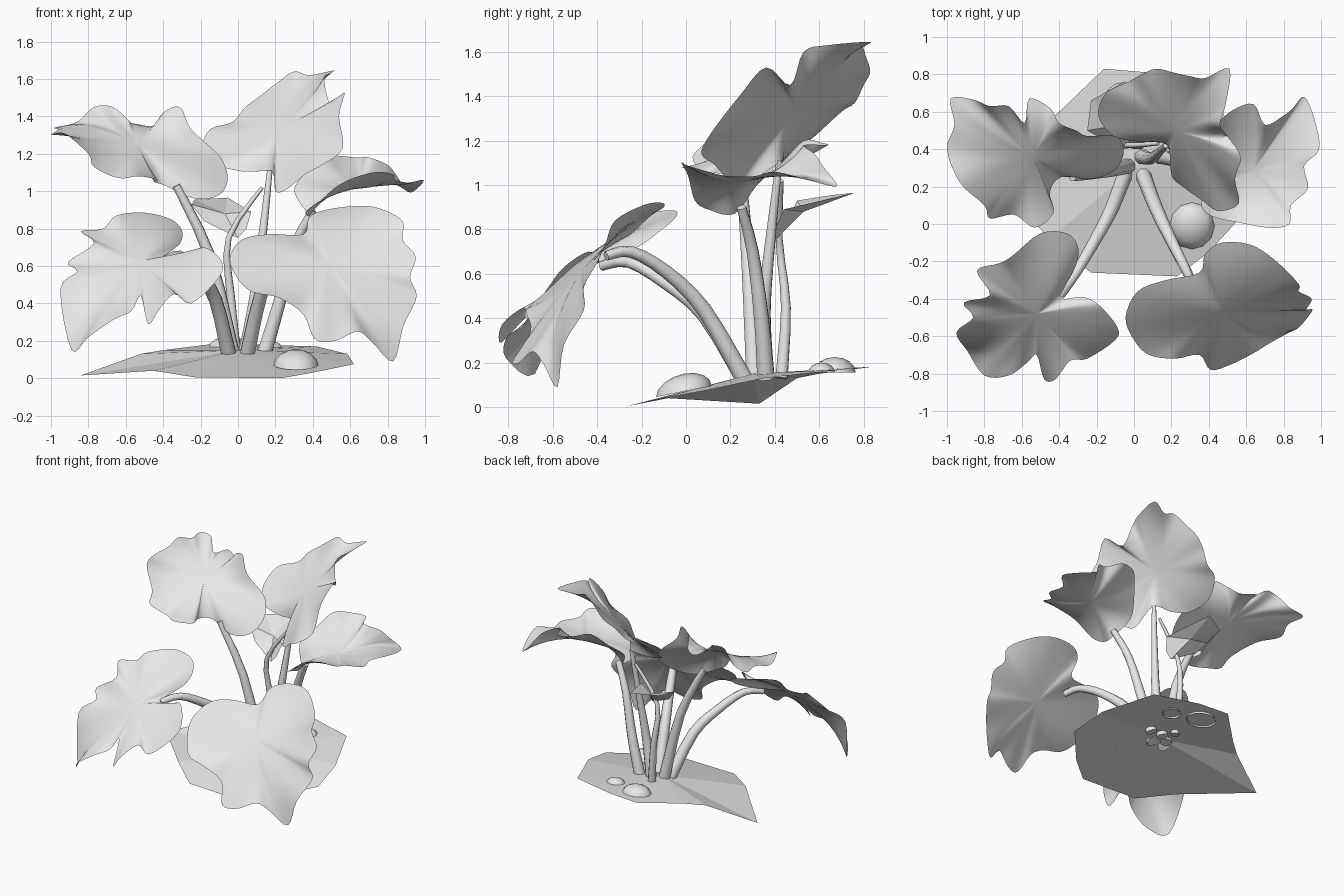
import bpy, bmesh, math
from mathutils import Vector

grey = bpy.data.materials.new("pale_grey")
grey.diffuse_color = (0.8, 0.8, 0.8, 1)


def finish(name, bm, angle=None):
    me = bpy.data.meshes.new(name)
    bm.to_mesh(me)
    bm.free()
    me.materials.append(grey)
    ob = bpy.data.objects.new(name, me)
    bpy.context.collection.objects.link(ob)
    if angle:
        bpy.ops.object.select_all(action='DESELECT')
        ob.select_set(True)
        bpy.context.view_layer.objects.active = ob
        bpy.ops.object.shade_smooth_by_angle(angle=math.radians(angle))
    return ob


def spline(pts, steps, closed):
    """Rounded path through the points."""
    n, out = len(pts), []
    get = (lambda i: pts[i % n]) if closed else (lambda i: pts[max(0, min(n - 1, i))])
    for i in range(n if closed else n - 1):
        a, b, c, d = (get(i + k) for k in (-1, 0, 1, 2))
        for s in range(steps):
            t = s / steps
            out.append(0.5 * (2 * b + (c - a) * t + (2 * a - 5 * b + 4 * c - d) * t * t
                              + (3 * b - a - 3 * c + d) * t ** 3))
    return out if closed else out + [pts[-1]]


def leaf(name, centre, outline, rings=8, steps=4):
    """Thin blade: broad bends reach the centre, small ruffles stay near the rim."""
    c = Vector(centre)
    rim = spline([Vector(p) for p in outline], steps, True)
    m = len(rim)
    n = Vector()
    for i, p in enumerate(rim):
        n += (p - c).cross(rim[(i + 1) % m] - c)
    n.normalize()
    flip = n.z < 0
    high = [(p - c).dot(n) for p in rim]
    w = m // 8
    broad = [sum(high[(i + k) % m] for k in range(-w, w + 1)) / (2 * w + 1) for i in range(m)]
    bm = bmesh.new()
    mid = bm.verts.new(c)
    prev = None
    for r in range(1, rings + 1):
        t = r / rings
        row = []
        for p, h, b in zip(rim, high, broad):
            flat = p - c - n * h
            row.append(bm.verts.new(c + flat * t + n * (b * t ** 1.6 + (h - b) * t ** 3.2)))
        for i in range(m):
            j = (i + 1) % m
            f = [prev[i], row[i], row[j], prev[j]] if prev else [mid, row[i], row[j]]
            bm.faces.new(f[::-1] if flip else f)
        prev = row
    finish(name, bm, 60)


def stem(name, pts, r0=0.042, r1=0.022, sides=8):
    """Tapered round stalk along a path."""
    path = spline([Vector(p) for p in pts], 3, False)
    bm, rows = bmesh.new(), []
    for i, p in enumerate(path):
        t = (path[min(i + 1, len(path) - 1)] - path[max(i - 1, 0)]).normalized()
        u = t.cross(Vector((0.9, -0.43, 0))).normalized()
        v = t.cross(u)
        r = r0 + (r1 - r0) * i / (len(path) - 1)
        rows.append([bm.verts.new(p + r * (u * math.cos(a) + v * math.sin(a)))
                     for a in (2 * math.pi * k / sides for k in range(sides))])
    for a, b in zip(rows, rows[1:]):
        for k in range(sides):
            m = (k + 1) % sides
            bm.faces.new((a[k], a[m], b[m], b[k]))
    bm.faces.new(rows[0][::-1])
    bm.faces.new(rows[-1])
    finish(name, bm, 50)


def fan(name, centre, outline):
    """Flat-faced sheet around a centre point."""
    bm = bmesh.new()
    c = bm.verts.new(centre)
    vs = [bm.verts.new(p) for p in outline]
    for i in range(len(vs)):
        bm.faces.new((c, vs[i], vs[(i + 1) % len(vs)]))
    finish(name, bm)


def stone(name, loc, size, slope):
    """Open half dome leaning with the ground."""
    bm = bmesh.new()
    bmesh.ops.create_uvsphere(bm, u_segments=12, v_segments=8, radius=1)
    bmesh.ops.delete(bm, geom=[v for v in bm.verts if v.co.z < -0.01], context='VERTS')
    for v in bm.verts:
        v.co = Vector(a * b + o for a, b, o in zip(v.co, size, loc))
        v.co.z += slope * (v.co.y - loc[1])
    finish(name, bm, 50)


# Ground patch
fan("soil_patch", (0, 0.3, 0.15), [
    (-0.84, 0.33, 0.015), (-0.45, -0.08, 0.04), (-0.23, -0.26, 0.005), (0.23, -0.28, 0),
    (0.40, -0.15, 0.03), (0.62, 0.09, 0.075), (0.585, 0.35, 0.13), (0.42, 0.72, 0.17),
    (0.08, 0.81, 0.18), (-0.16, 0.83, 0.18), (-0.40, 0.60, 0.15), (-0.52, 0.50, 0.13)])

# Stones
stone("front_stone", (0.31, -0.01, 0.07), (0.12, 0.125, 0.08), 0.2)
stone("back_stone", (-0.05, 0.67, 0.155), (0.11, 0.095, 0.07), 0.0)
stone("small_stone", (0.17, 0.61, 0.155), (0.07, 0.06, 0.045), 0.03)

# Stalks
stem("front_left_stem", [(-0.05, 0.26, 0.13), (-0.12, 0.08, 0.42), (-0.21, -0.09, 0.56),
                         (-0.31, -0.26, 0.655), (-0.39, -0.38, 0.635)])
stem("front_right_stem", [(0.05, 0.26, 0.13), (0.12, 0.08, 0.44), (0.20, -0.09, 0.61),
                          (0.28, -0.25, 0.70), (0.335, -0.36, 0.68)])
stem("back_left_stem", [(-0.03, 0.31, 0.13), (-0.15, 0.28, 0.65), (-0.33, 0.25, 1.03)])
stem("back_right_stem", [(0.04, 0.36, 0.13), (0.09, 0.35, 0.42), (0.13, 0.38, 0.75),
                         (0.17, 0.42, 1.11)], r1=0.015)
stem("right_stem", [(0.14, 0.36, 0.13), (0.22, 0.34, 0.40), (0.30, 0.30, 0.70),
                    (0.40, 0.25, 0.90)])
stem("small_stem", [(-0.01, 0.43, 0.13), (-0.04, 0.45, 0.45), (-0.05, 0.42, 0.75),
                    (0.13, 0.43, 1.02)], r0=0.03, r1=0.01)

# Large leaves
leaf("front_left_leaf", (-0.52, -0.48, 0.625), [
    (-0.39, -0.39, 0.65), (-0.31, -0.22, 0.72), (-0.30, -0.12, 0.79), (-0.36, -0.05, 0.85),
    (-0.50, -0.05, 0.885), (-0.65, -0.17, 0.87), (-0.72, -0.21, 0.80), (-0.84, -0.25, 0.785),
    (-0.77, -0.38, 0.72), (-0.91, -0.42, 0.62), (-0.86, -0.50, 0.57), (-0.95, -0.58, 0.475),
    (-0.89, -0.68, 0.15), (-0.80, -0.81, 0.22), (-0.67, -0.81, 0.31), (-0.57, -0.74, 0.36),
    (-0.52, -0.70, 0.44), (-0.48, -0.83, 0.29), (-0.42, -0.83, 0.37), (-0.34, -0.73, 0.45),
    (-0.25, -0.72, 0.40), (-0.10, -0.62, 0.54), (-0.09, -0.55, 0.63), (-0.18, -0.44, 0.70),
    (-0.27, -0.39, 0.66)])
leaf("front_right_leaf", (0.48, -0.47, 0.615), [
    (-0.045, -0.50, 0.64), (0.02, -0.36, 0.74), (0.17, -0.30, 0.77), (0.35, -0.26, 0.77),
    (0.38, -0.16, 0.86), (0.47, -0.10, 0.90), (0.62, -0.11, 0.92), (0.75, -0.19, 0.91),
    (0.88, -0.32, 0.84), (0.88, -0.36, 0.74), (0.95, -0.40, 0.65), (0.92, -0.46, 0.54),
    (0.955, -0.46, 0.435), (0.885, -0.55, 0.28), (0.83, -0.58, 0.09), (0.72, -0.64, 0.19),
    (0.64, -0.69, 0.25), (0.52, -0.75, 0.20), (0.41, -0.78, 0.21), (0.35, -0.70, 0.34),
    (0.22, -0.72, 0.43), (0.08, -0.70, 0.46), (0, -0.62, 0.53)])
leaf("back_left_leaf", (-0.54, 0.36, 1.25), [
    (-0.055, 0.39, 1.07), (-0.10, 0.47, 1.19), (-0.25, 0.47, 1.33), (-0.31, 0.50, 1.45),
    (-0.40, 0.54, 1.42), (-0.45, 0.62, 1.35), (-0.56, 0.67, 1.36), (-0.585, 0.54, 1.38),
    (-0.67, 0.63, 1.45), (-0.77, 0.63, 1.45), (-0.86, 0.665, 1.37), (-0.98, 0.67, 1.34),
    (-0.96, 0.53, 1.33), (-1.0, 0.40, 1.30), (-0.93, 0.22, 1.31), (-0.80, 0.10, 1.20),
    (-0.77, 0.03, 1.13), (-0.64, 0.05, 1.07), (-0.53, -0.02, 1.08), (-0.43, 0.06, 1.06),
    (-0.45, 0.17, 1.05), (-0.39, 0.25, 1.03), (-0.23, 0.24, 0.96), (-0.10, 0.29, 0.98)])
leaf("back_right_leaf", (0.22, 0.50, 1.33), [
    (0.18, 0.42, 1.10), (0.03, 0.44, 1.105), (-0.11, 0.47, 1.14), (-0.19, 0.58, 1.22),
    (-0.15, 0.70, 1.33), (-0.03, 0.76, 1.37), (0.04, 0.80, 1.45), (0.12, 0.83, 1.51),
    (0.21, 0.81, 1.58), (0.30, 0.79, 1.64), (0.38, 0.78, 1.62), (0.51, 0.83, 1.645),
    (0.49, 0.64, 1.63), (0.46, 0.53, 1.60), (0.50, 0.47, 1.45), (0.57, 0.36, 1.53),
    (0.54, 0.24, 1.40), (0.56, 0.11, 1.23), (0.45, 0.07, 1.14), (0.36, 0.13, 1.09),
    (0.26, 0.20, 1.01), (0.20, 0.26, 1.0)])
leaf("right_leaf", (0.64, 0.29, 1.02), [
    (0.36, 0.10, 0.89), (0.42, 0.04, 0.93), (0.55, 0.01, 1.04), (0.72, -0.02, 1.10),
    (0.83, 0, 1.09), (0.84, 0.10, 1.06), (0.93, 0.19, 1.04), (0.91, 0.31, 1.04),
    (0.99, 0.40, 1.06), (0.965, 0.56, 1.02), (0.91, 0.68, 0.995), (0.85, 0.62, 1.08),
    (0.80, 0.58, 1.14), (0.70, 0.53, 1.18), (0.64, 0.64, 1.18), (0.53, 0.61, 1.19),
    (0.44, 0.53, 1.20), (0.36, 0.43, 1.10), (0.30, 0.32, 1.0), (0.38, 0.22, 0.87)])

# Small flat leaf behind the stalks
fan("small_leaf", (-0.07, 0.53, 0.88), [
    (0, 0.40, 0.75), (0.045, 0.40, 0.80), (0.07, 0.44, 0.89), (-0.055, 0.76, 0.965),
    (-0.23, 0.66, 0.955), (-0.25, 0.50, 0.93), (-0.18, 0.46, 0.84)])
